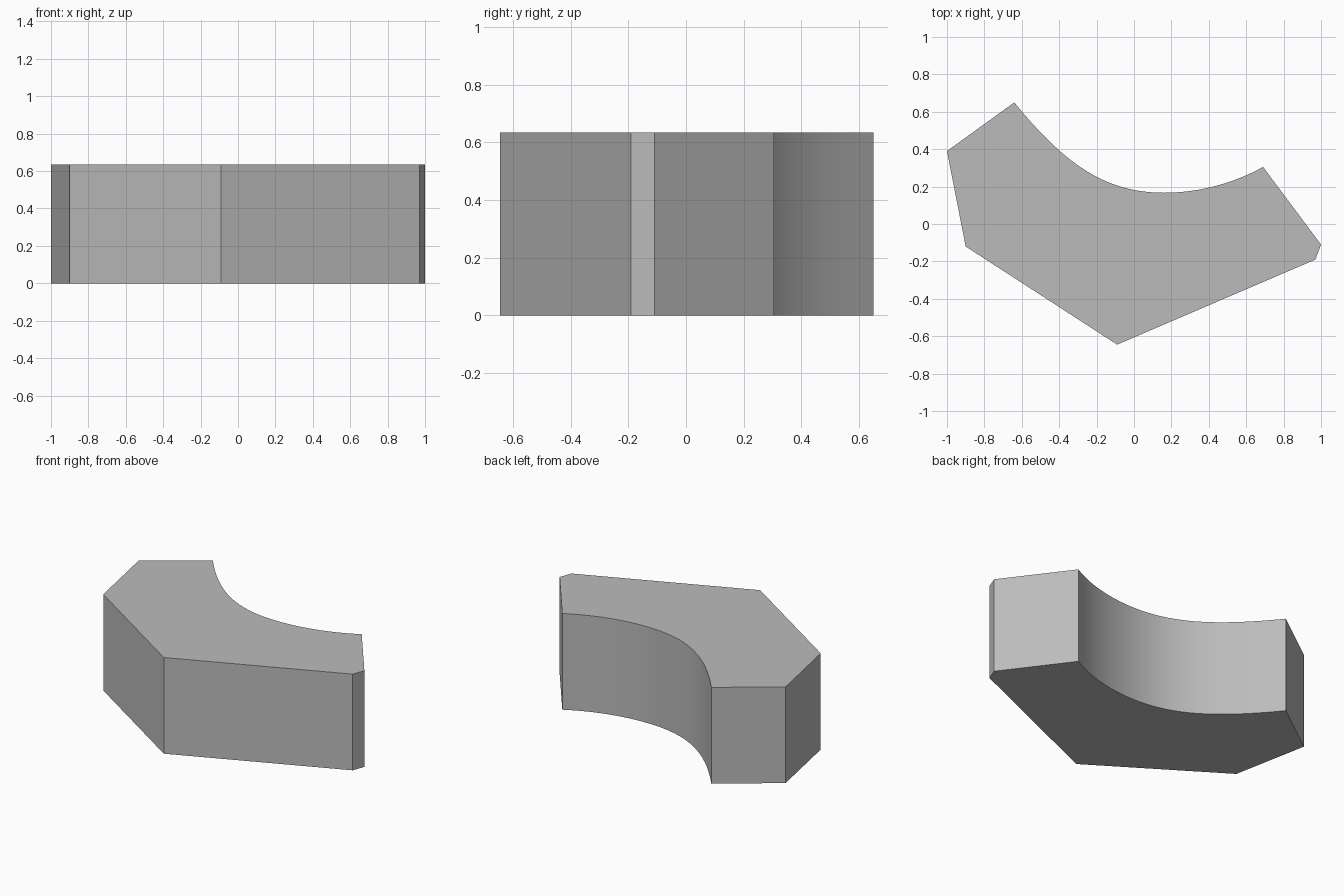
import bpy, bmesh, math
from mathutils import Vector
from mathutils.geometry import interpolate_bezier

cube = bpy.data.objects.get("Cube")
if cube:
    bpy.data.objects.remove(cube, do_unlink=True)

HEIGHT = 0.635


def make_material(name, colour):
    mat = bpy.data.materials.new(name)
    mat.use_nodes = True
    mat.diffuse_color = colour
    mat.node_tree.nodes["Principled BSDF"].inputs["Base Color"].default_value = colour
    return mat


def bezier(points, count):
    return [p.to_2d() for p in interpolate_bezier(*[Vector((x, y, 0)) for x, y in points], count)]


# Straight outer edges, anticlockwise from the left tip
outer = [Vector(p) for p in [(-1, 0.39), (-0.9, -0.12), (-0.09, -0.645),
                             (0.97, -0.19), (1, -0.11)]]

# Concave back edge, two smooth arcs meeting at the lowest point
left_arc = bezier([(-0.64, 0.65), (-0.36, 0.305), (-0.14, 0.167), (0.16, 0.167)], 17)
right_arc = bezier([(0.16, 0.167), (0.34, 0.167), (0.53, 0.215), (0.69, 0.305)], 13)
profile = outer + list(reversed(left_arc + right_arc[1:]))

# Extrude the outline into a solid block
bm = bmesh.new()
base = bm.faces.new([bm.verts.new((p.x, p.y, 0)) for p in profile])
top = bmesh.ops.extrude_face_region(bm, geom=[base], use_keep_orig=True)
bmesh.ops.translate(bm, vec=(0, 0, HEIGHT),
                    verts=[g for g in top["geom"] if isinstance(g, bmesh.types.BMVert)])
bmesh.ops.recalc_face_normals(bm, faces=bm.faces)
mesh = bpy.data.meshes.new("curved_block")
bm.to_mesh(mesh)
bm.free()
mesh.materials.append(make_material("plain grey", (0.5, 0.5, 0.5, 1)))

block = bpy.data.objects.new("curved_block", mesh)
bpy.context.collection.objects.link(block)
bpy.context.view_layer.objects.active = block
block.select_set(True)
bpy.ops.object.shade_smooth_by_angle(angle=math.radians(25))
